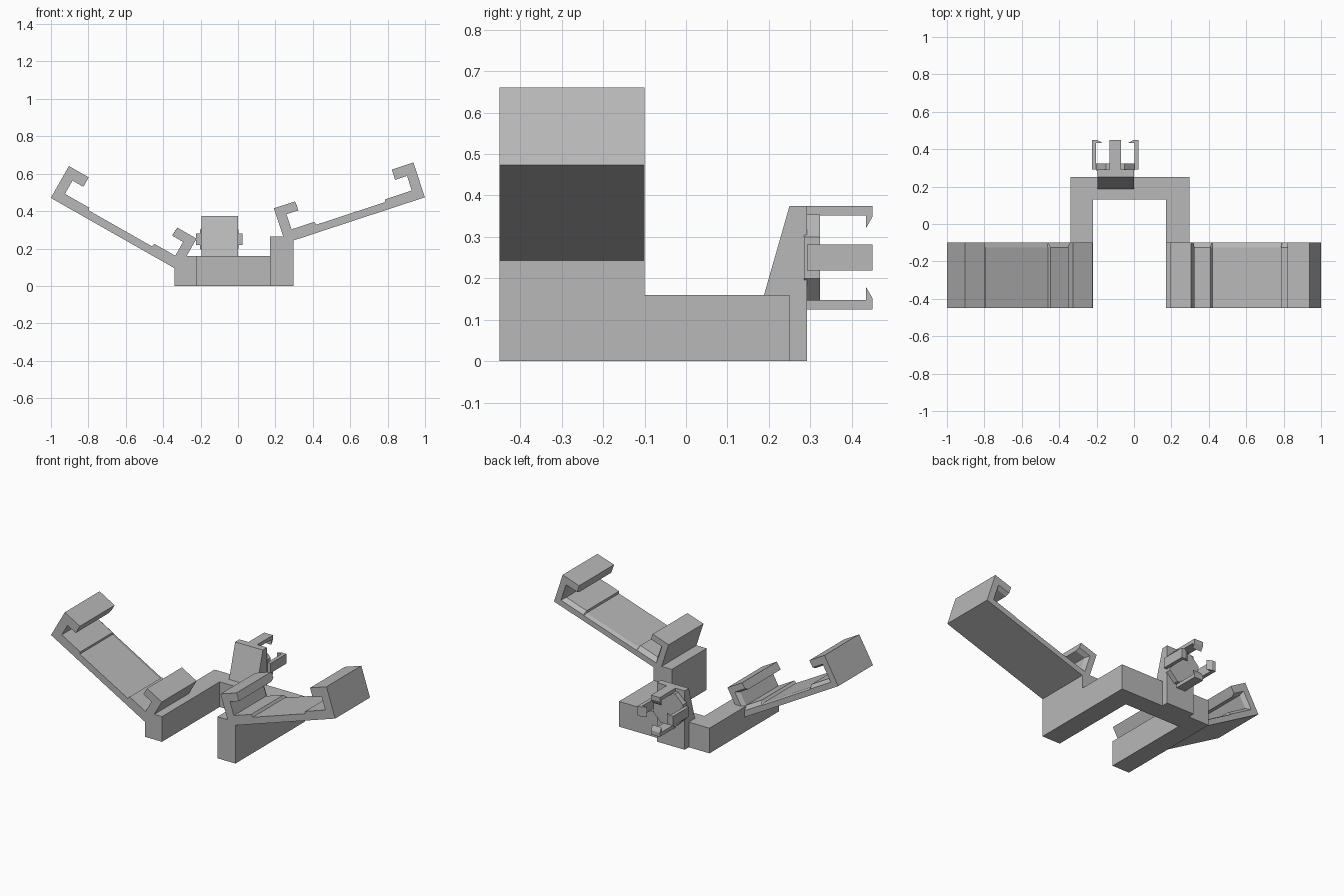
import bpy, bmesh, math
from mathutils import Vector, Matrix

cube = bpy.data.objects.get("Cube")
if cube:
    bpy.data.objects.remove(cube)

grey = bpy.data.materials.new("plain grey")
grey.use_nodes = True
colour = (0.48, 0.48, 0.48, 1)
grey.diffuse_color = colour
grey.node_tree.nodes["Principled BSDF"].inputs["Base Color"].default_value = colour


def loft(name, rings):
    """Solid through a list of matching outlines, capped at both ends."""
    bm = bmesh.new()
    loops = [[bm.verts.new(p) for p in ring] for ring in rings]
    n = len(loops[0])
    for a, b in zip(loops, loops[1:]):
        for i in range(n):
            j = (i + 1) % n
            bm.faces.new((a[i], a[j], b[j], b[i]))
    bm.faces.new(loops[0])
    bm.faces.new(loops[-1])
    bmesh.ops.recalc_face_normals(bm, faces=bm.faces)
    mesh = bpy.data.meshes.new(name)
    bm.to_mesh(mesh)
    bm.free()
    mesh.materials.append(grey)
    obj = bpy.data.objects.new(name, mesh)
    bpy.context.collection.objects.link(obj)
    return obj


def box(name, x0, x1, y0, y1, z0, z1):
    outline = [(x0, y0), (x1, y0), (x1, y1), (x0, y1)]
    return loft(name, [[(x, y, z) for x, y in outline] for z in (z0, z1)])


# Base: U-shaped frame with a taller front block under the left arm
FRONT, ARM_BACK, BACK = -0.45, -0.10, 0.25
u_outline = [(-0.34, FRONT), (-0.22, FRONT), (-0.22, 0.13), (0.17, 0.13),
             (0.17, FRONT), (0.297, FRONT), (0.297, BACK), (-0.34, BACK)]
loft("base_frame", [[(x, y, z) for x, y in u_outline] for z in (0, 0.16)])
box("left_riser", 0.17, 0.297, FRONT, ARM_BACK, 0.15, 0.264)

# Arms: shallow tray with a hook at each end; the opening flares at the back
arm_outside = [(0, 0.196), (0, 0), (0.785, 0), (0.785, 0.196), (0.663, 0.196)]
opening = [(0.663, 0.138), (0.73, 0.138), (0.73, 0.056), (0.58, 0.056),
           (0.575, 0.042), (0.188, 0.042), (0.183, 0.06), (0.054, 0.06),
           (0.054, 0.145)]
flared = [(0.663, 0.15), (0.745, 0.15), (0.745, 0.036), (0.58, 0.036),
          (0.575, 0.034), (0.188, 0.034), (0.183, 0.036), (0.038, 0.036),
          (0.038, 0.158)]
lip = [(0.121, 0.145), (0.119, 0.196)]
lip_flared = [(0.121, 0.158), (0.119, 0.196)]


def arm(name, corner, angle, shift, side):
    c, s = math.cos(angle), math.sin(angle)

    def ring(points, y):
        return [(corner[0] + side * ((u - shift) * c - v * s), y,
                 corner[1] + (u - shift) * s + v * c) for u, v in points]
    inner = arm_outside + opening + lip
    outer = arm_outside + flared + lip_flared
    loft(name, [ring(inner, FRONT), ring(inner, ARM_BACK - 0.025),
                ring(outer, ARM_BACK)])


arm("right_arm", (-0.34, 0.095), math.radians(29.6), 0.025, -1)
arm("left_arm", (0.297, 0.243), math.radians(18.2), 0.046, 1)

# Rear mount: sloped upright against the back of the frame
mount = [(0.187, 0.155), (BACK, 0.375), (0.292, 0.375), (0.292, 0),
         (BACK, 0), (BACK - 0.05, 0.01)]
loft("rear_mount", [[(x, y, z) for y, z in mount] for x in (-0.195, 0)])

# Rear clip: octagonal plate with four barbed prongs
centre = Vector((-0.1, 0, 0.25))
R, H = 0.104, 0.05
octagon = [(R, H), (H, R), (-H, R), (-R, H), (-R, -H), (-H, -R), (H, -R), (R, -H)]
loft("clip_plate", [[centre + Vector((a, y, b)) for a, b in octagon]
                    for y in (0.285, 0.323)])
prong = [(0.292, 0.125), (0.45, 0.125), (0.45, 0.098), (0.434, 0.07),
         (0.434, 0.102), (0.292, 0.102)]
for i, place in enumerate(("top", "left", "bottom", "right")):
    turn = Matrix.Rotation(i * math.pi / 2, 3, 'Y')
    loft("clip_prong_" + place,
         [[centre + turn @ Vector((x, y, t)) for y, t in prong]
          for x in (-0.031, 0.031)])
